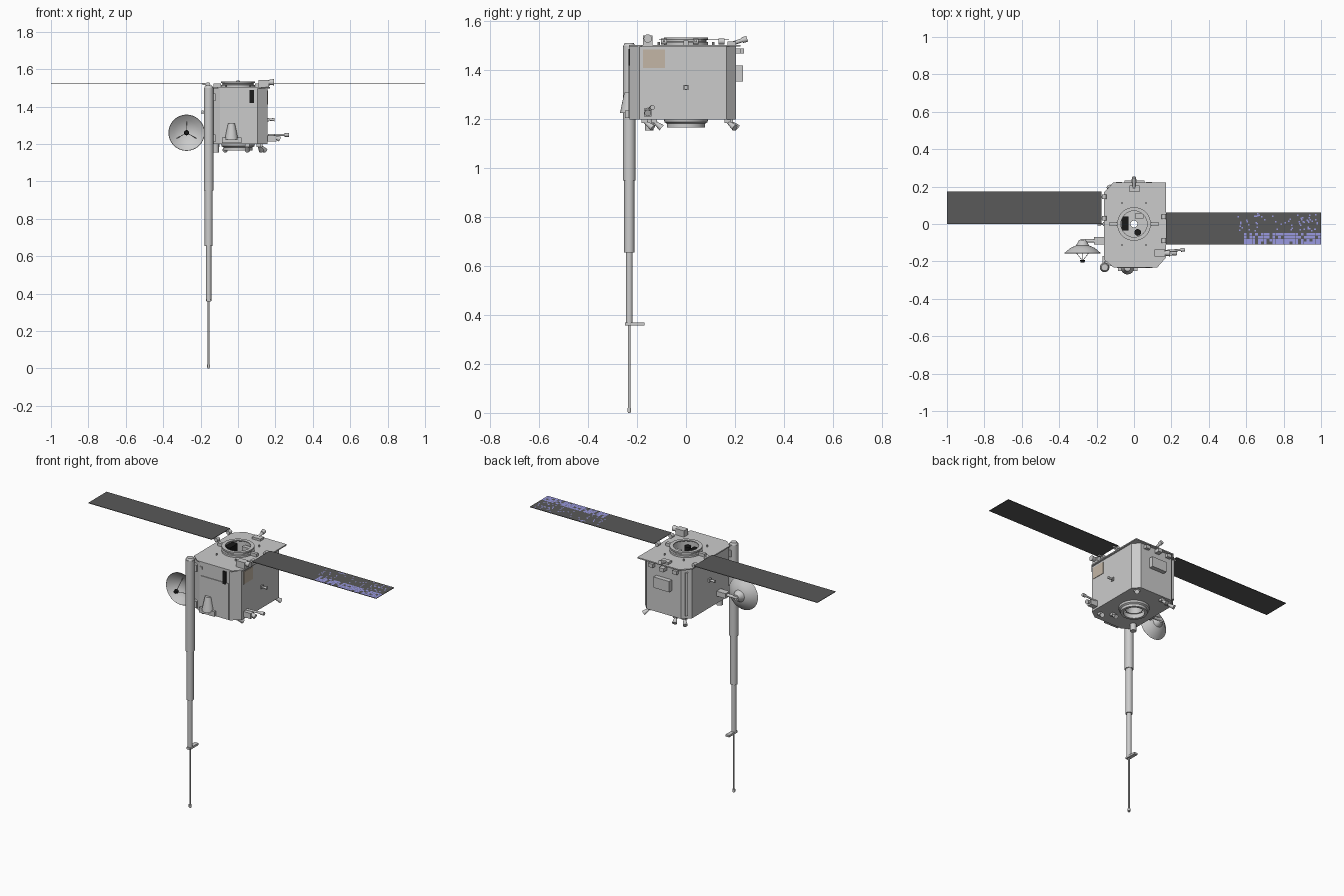
import bpy, bmesh, math, random
from mathutils import Vector

random.seed(4)

def material(name, col):
    m = bpy.data.materials.new(name)
    m.diffuse_color = (*col, 1)
    return m

DARK = material("panel_dark", (0.1, 0.1, 0.1))
BLUE = material("cell_blue", (0.32, 0.32, 0.75))
BLACK = material("black", (0.01, 0.01, 0.01))
TAN = material("tan", (0.55, 0.47, 0.38))

def finish(name, bm, mat=None, smooth=False):
    bmesh.ops.recalc_face_normals(bm, faces=bm.faces)
    me = bpy.data.meshes.new(name)
    bm.to_mesh(me)
    bm.free()
    ob = bpy.data.objects.new(name, me)
    bpy.context.collection.objects.link(ob)
    if mat:
        me.materials.append(mat)
    if smooth:
        bpy.ops.object.select_all(action='DESELECT')
        ob.select_set(True)
        bpy.context.view_layer.objects.active = ob
        bpy.ops.object.shade_smooth_by_angle(angle=math.radians(35))
    return ob

def box(name, x, y, z, mat=None):
    bm = bmesh.new()
    bmesh.ops.create_cube(bm, size=1)
    for v in bm.verts:
        v.co = [(a + b) / 2 + c * (b - a) for (a, b), c in zip((x, y, z), v.co)]
    return finish(name, bm, mat)

def rod(name, p, q, r1, r2=None, n=16, mat=None):
    p, q = Vector(p), Vector(q)
    bm = bmesh.new()
    bmesh.ops.create_cone(bm, cap_ends=True, segments=n, radius1=r1,
                          radius2=r1 if r2 is None else r2, depth=(q - p).length)
    rot = Vector((0, 0, 1)).rotation_difference(q - p)
    for v in bm.verts:
        v.co = (p + q) / 2 + rot @ v.co
    return finish(name, bm, mat, True)

def lathe(name, profile, centre=(0, 0, 0), axis=(0, 0, 1), n=40, mat=None):
    """Spin a closed (radius, height) profile around an axis."""
    bm = bmesh.new()
    vs = [bm.verts.new((r, 0, h)) for r, h in profile]
    es = [bm.edges.new((vs[i], vs[(i + 1) % len(vs)])) for i in range(len(vs))]
    bmesh.ops.spin(bm, geom=vs + es, cent=(0, 0, 0), axis=(0, 0, 1),
                   angle=2 * math.pi, steps=n)
    bmesh.ops.remove_doubles(bm, verts=bm.verts, dist=1e-5)
    rot = Vector((0, 0, 1)).rotation_difference(Vector(axis))
    for v in bm.verts:
        v.co = Vector(centre) + rot @ v.co
    return finish(name, bm, mat, True)

def prism(name, outline, z0, z1):
    bm = bmesh.new()
    f = bm.faces.new([bm.verts.new((x, y, z0)) for x, y in outline])
    ext = bmesh.ops.extrude_face_region(bm, geom=[f])["geom"]
    for v in ext:
        if isinstance(v, bmesh.types.BMVert):
            v.co.z = z1
    return finish(name, bm)

# Body with chamfered corners, top deck, central bore
bore = rod("bore_cutter", (0, 0, 1.0), (0, 0, 1.7), 0.078, n=40)
bore.hide_render = True
bore.hide_viewport = True
body = prism("body", [(-0.155, -0.19), (-0.095, -0.23), (0.105, -0.23), (0.158, -0.19),
                      (0.158, 0.165), (0.12, 0.205), (-0.11, 0.205), (-0.155, 0.165)], 1.2, 1.497)
deck = prism("top_deck", [(-0.16, -0.19), (-0.11, -0.232), (0.125, -0.232), (0.17, -0.18),
                          (0.17, 0.222), (-0.11, 0.222), (-0.16, 0.17)], 1.497, 1.504)
for ob in (body, deck):
    m = ob.modifiers.new("bore", 'BOOLEAN')
    m.operation, m.object, m.solver = 'DIFFERENCE', bore, 'EXACT'

# Top and bottom docking rings
lathe("top_ring", [(0.078, 1.50), (0.09, 1.50), (0.09, 1.515), (0.083, 1.517), (0.083, 1.524),
                   (0.09, 1.526), (0.09, 1.535), (0.07, 1.535), (0.07, 1.53), (0.078, 1.525)])
lathe("bottom_ring", [(0.07, 1.2), (0.09, 1.2), (0.088, 1.188), (0.078, 1.182), (0.078, 1.166),
                      (0.062, 1.166), (0.062, 1.175)])
lathe("bore_floor", [(0.018, 1.43), (0.08, 1.43), (0.08, 1.445), (0.018, 1.445)])
lathe("engine_nozzle", [(0.018, 1.3), (0.024, 1.3), (0.055, 1.19), (0.05, 1.19)], n=24)
lathe("lower_bore_floor", [(0.018, 1.29), (0.08, 1.29), (0.08, 1.3), (0.018, 1.3)])
box("bore_equipment", (-0.068, -0.03), (-0.035, 0.04), (1.445, 1.525), BLACK)
box("bore_unit", (0.005, 0.05), (0.03, 0.055), (1.445, 1.52))
rod("bore_tank", (0.02, -0.045, 1.445), (0.02, -0.045, 1.51), 0.018, mat=BLACK)
for s in (-1, 1):
    box("ring_clamp", sorted((s * 0.09, s * 0.13)), (-0.01, 0.01), (1.504, 1.522))
    for t in (-1, 1):
        rod("deck_pin", (s * 0.064, t * 0.112, 1.5), (s * 0.064, t * 0.112, 1.515), 0.005, n=8)

# Solar wings with hinges
for name, x, y, hinges in (("left", (-1, -0.175), (0.0, 0.175), (0.03, 0.145)),
                           ("right", (0.17, 1), (-0.11, 0.062), (-0.09, 0.04))):
    box(name + "_solar_wing", x, y, (1.523, 1.526), DARK)
    s = -1 if name == "left" else 1
    for h in hinges:
        rod(name + "_wing_hinge", (s * 0.16, h - 0.012, 1.518), (s * 0.16, h + 0.012, 1.518), 0.012, n=12)
        box(name + "_hinge_arm", sorted((s * 0.16, s * 0.19)), (h - 0.005, h + 0.005), (1.515, 1.523))
# Blue solar cells, partly covering the outer right wing
bm = bmesh.new()
def cell(x, y, w, d):
    bm.faces.new([bm.verts.new((x + a * w, y + b * d, 1.5268)) for a, b in ((0, 0), (1, 0), (1, 1), (0, 1))])
for i in range(27):
    for j in range(4):
        if random.random() < 0.8:
            cell(0.587 + i * 0.0153, -0.109 + j * 0.0155, 0.0143, 0.0143)
for i in range(60):
    cell(random.uniform(0.55, 0.98), random.uniform(-0.04, 0.05), 0.008, 0.008)
finish("solar_cells", bm, BLUE)

# Telescopic boom with foot bracket and tip
bx, by = -0.157, -0.232
for i, (z0, z1, r) in enumerate(((0.95, 1.5, 0.026), (0.655, 0.95, 0.021), (0.36, 0.655, 0.014), (0.0, 0.36, 0.005))):
    rod(f"boom_section_{i + 1}", (bx, by, z0), (bx, by, z1), r)
rod("boom_cap", (bx, by, 1.495), (bx, by, 1.512), 0.026, 0.018)
rod("boom_tip", (bx, by, 0.004), (bx, by, 0.02), 0.008, n=12)
box("boom_bracket", (bx - 0.012, bx + 0.012), (-0.25, -0.17), (0.357, 0.369))
for z in (1.23, 1.45):
    box("boom_mount", (-0.16, -0.12), (-0.225, -0.2), (z - 0.02, z + 0.02))

# Dish antenna facing the front
lathe("dish", [(0, 0), (0.03, 0.003), (0.065, 0.018), (0.097, 0.045), (0.095, 0.047),
               (0.065, 0.023), (0.03, 0.008), (0, 0.005)], (-0.275, -0.11, 1.26), (0, -1, 0))
rod("dish_hub", (-0.275, -0.085, 1.26), (-0.275, -0.115, 1.26), 0.018, 0.035)
rod("dish_feed", (-0.275, -0.192, 1.26), (-0.275, -0.207, 1.26), 0.014, 0.01, mat=BLACK)
for k in range(3):
    a = math.radians(90 + 120 * k)
    rod("feed_strut", (-0.275 + 0.06 * math.cos(a), -0.13, 1.26 + 0.06 * math.sin(a)),
        (-0.275, -0.197, 1.26), 0.0015, n=6)
rod("dish_arm", (-0.285, -0.09, 1.26), (-0.15, -0.09, 1.26), 0.009)
box("dish_gimbal", (-0.215, -0.155), (-0.11, -0.07), (1.245, 1.275))
rod("dish_pivot", (-0.12, -0.15, 1.205), (-0.12, -0.15, 1.155), 0.018)

# Front face: plate, hooded camera, slot
box("front_plate", (-0.09, 0.1), (-0.234, -0.229), (1.205, 1.42))
rod("camera_hood", (-0.035, -0.234, 1.225), (-0.035, -0.234, 1.31), 0.036, 0.018)
box("camera_base", (-0.085, 0.018), (-0.25, -0.23), (1.205, 1.235))
box("front_slot", (0.062, 0.085), (-0.234, -0.229), (1.41, 1.488), BLACK)
box("front_unit", (-0.09, -0.075), (-0.236, -0.23), (1.46, 1.475))

# Right face: patch, sensor, instrument with long tube
box("radiator_patch", (0.157, 0.161), (-0.175, -0.085), (1.41, 1.485), TAN)
for s, z in ((1, 1.33), (-1, 1.37)):
    box("side_sensor_base", sorted((s * 0.15, s * 0.165)), (-0.01, 0.01), (z - 0.01, z + 0.01))
    rod("side_sensor", (s * 0.165, 0, z), (s * 0.195, 0, z), 0.005, 0.009, n=12)
box("side_instrument", (0.155, 0.205), (-0.172, -0.14), (1.212, 1.245))
rod("instrument_tube", (0.16, -0.145, 1.248), (0.26, -0.138, 1.248), 0.006)
rod("instrument_tip", (0.25, -0.139, 1.248), (0.272, -0.137, 1.248), 0.01, n=12)
rod("instrument_cone", (0.19, -0.156, 1.24), (0.225, -0.156, 1.225), 0.008, 0.014)

# Back face: box, small units, corner rail
box("back_box", (-0.05, 0.055), (0.2, 0.232), (1.355, 1.42))
for x in (-0.08, 0.0, 0.08):
    box("back_unit", (x - 0.015, x + 0.015), (0.2, 0.238 if x == 0 else 0.225), (1.468, 1.49))
rail = box("corner_rail", (-0.008, 0.008), (-0.006, 0.006), (1.22, 1.48))
rail.location, rail.rotation_euler = (-0.136, 0.189, 0), (0, 0, math.radians(45))

# Top deck units: tracker and rear antenna
box("star_tracker", (0.11, 0.165), (-0.175, -0.137), (1.504, 1.542))
rod("tracker_baffle", (0.16, -0.156, 1.53), (0.192, -0.156, 1.53), 0.012, 0.017)
rod("rear_antenna", (0, 0.19, 1.51), (0, 0.245, 1.528), 0.008)
rod("rear_antenna_tip", (0, 0.23, 1.523), (0, 0.25, 1.529), 0.012, n=12)
box("rear_antenna_base", (-0.025, 0.03), (0.17, 0.205), (1.504, 1.517))

# Thruster nozzles under the body
for x, y, dx, dy in ((0.12, 0.17, 0.025, 0.03), (-0.11, 0.17, -0.025, 0.03),
                     (0.11, -0.17, 0.015, 0.035), (0.05, -0.13, 0, 0.03), (-0.06, 0.18, -0.01, 0.03)):
    box("thruster_mount", (x - 0.012, x + 0.012), (y - 0.012, y + 0.012), (1.185, 1.201))
    rod("thruster", (x, y, 1.19), (x + dx, y + dy, 1.165), 0.006, 0.014, n=12)
